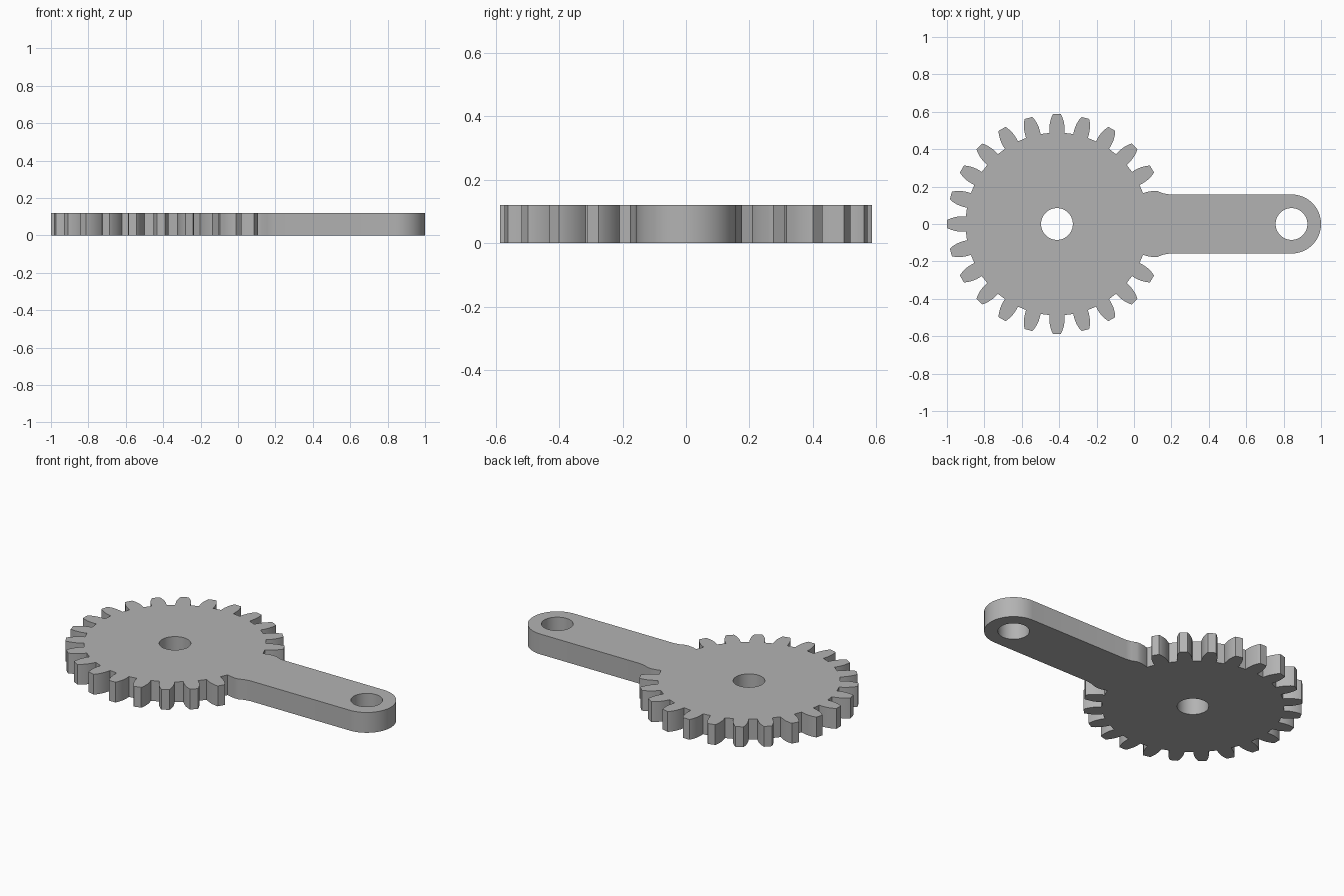
import bpy, bmesh
from math import sin, cos, pi, radians

cube = bpy.data.objects.get("Cube")
if cube:
    bpy.data.objects.remove(cube, do_unlink=True)

THICK = 0.12
GEAR_X, ARM_X = -0.412, 0.842
ARM_R, HOLE_R = 0.158, 0.085
TEETH = 24
# Tooth flank: (radius, half width) from root to tip
FLANK = [(0.487, 0.040), (0.505, 0.041), (0.525, 0.040), (0.545, 0.037),
         (0.565, 0.031), (0.578, 0.026), (0.587, 0.021)]

grey = bpy.data.materials.new("plain_grey")
grey.use_nodes = True
colour = (0.45, 0.45, 0.45, 1)
grey.diffuse_color = colour
grey.node_tree.nodes["Principled BSDF"].inputs["Base Color"].default_value = colour


def flank(index, side):
    """Points from root to tip on one side of a tooth."""
    a = 2 * pi * index / TEETH
    return [(GEAR_X + r * cos(a) - side * w * sin(a),
             r * sin(a) + side * w * cos(a)) for r, w in FLANK]


def arc(x, radius, start, end, steps):
    angles = [radians(start + (end - start) * i / steps) for i in range(steps + 1)]
    return [(x + radius * cos(a), radius * sin(a)) for a in angles]


# Outline: rounded arm end, shoulder into the first tooth, teeth, other shoulder
shoulder = [(0.19, ARM_R), (0.155, 0.164)]
outline = arc(ARM_X, ARM_R, -90, 90, 32) + shoulder
outline += flank(1, 1)[:5][::-1]
for i in range(2, TEETH - 1):
    outline += flank(i, -1) + flank(i, 1)[::-1]
outline += flank(TEETH - 1, -1)[:5]
outline += [(x, -y) for x, y in reversed(shoulder)]

# Filled flat curve with two bored holes, extruded to thickness
curve = bpy.data.curves.new("gear_lever", "CURVE")
curve.dimensions = "2D"
curve.fill_mode = "BOTH"
curve.extrude = THICK / 2
holes = [arc(x, HOLE_R, 0, 360, 48)[:-1] for x in (GEAR_X, ARM_X)]
for points in [outline] + holes:
    spline = curve.splines.new("POLY")
    spline.points.add(len(points) - 1)
    for p, (x, y) in zip(spline.points, points):
        p.co = (x, y, 0, 1)
    spline.use_cyclic_u = True

lever = bpy.data.objects.new("gear_lever", curve)
bpy.context.collection.objects.link(lever)
bpy.ops.object.select_all(action="DESELECT")
lever.select_set(True)
bpy.context.view_layer.objects.active = lever
bpy.ops.object.convert(target="MESH")

# Weld caps to walls and stand the part on the ground
lever = bpy.context.object
bm = bmesh.new()
bm.from_mesh(lever.data)
bmesh.ops.remove_doubles(bm, verts=bm.verts, dist=0.0001)
bmesh.ops.translate(bm, verts=bm.verts, vec=(0, 0, THICK / 2))
bmesh.ops.recalc_face_normals(bm, faces=bm.faces)
bm.to_mesh(lever.data)
bm.free()
lever.data.materials.clear()
lever.data.materials.append(grey)
bpy.ops.object.shade_smooth_by_angle(angle=radians(30))
